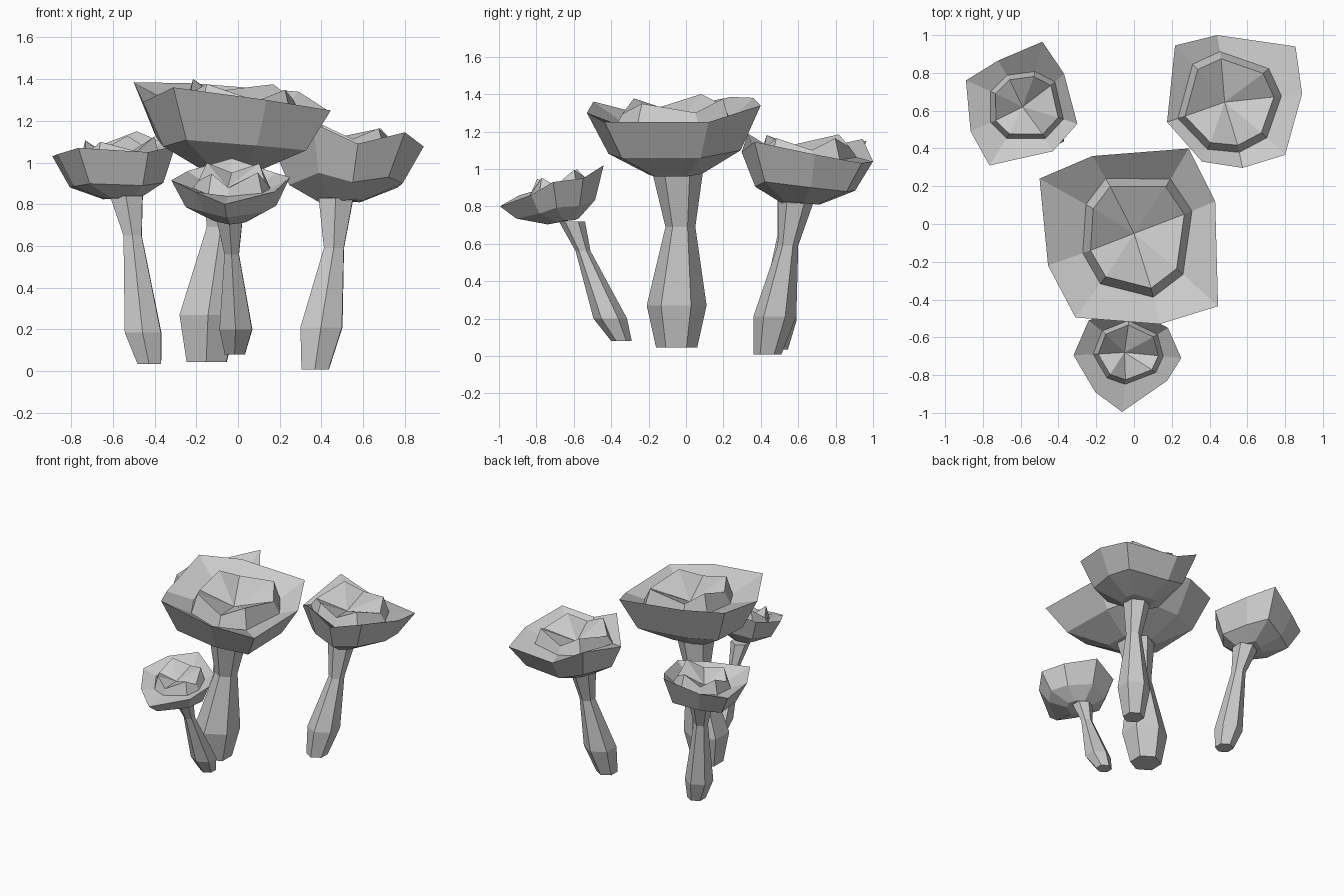
import bpy
from math import atan2, cos, sin, tau


def loft(name, rings, end=None):
    """Skin a stack of equal rings; cap the start, close the end with a fan or a flat face."""
    n = len(rings[0])
    verts = [p for ring in rings for p in ring]
    faces = [list(range(n))]
    for r in range(len(rings) - 1):
        for i in range(n):
            j = (i + 1) % n
            faces.append([r * n + j, r * n + i, (r + 1) * n + i, (r + 1) * n + j])
    last = (len(rings) - 1) * n
    if end:
        verts.append(end)
        faces += [[last + (i + 1) % n, last + i, len(verts) - 1] for i in range(n)]
    else:
        faces.append([last + i for i in reversed(range(n))])
    mesh = bpy.data.meshes.new(name)
    mesh.from_pydata(verts, [], faces)
    obj = bpy.data.objects.new(name, mesh)
    bpy.context.collection.objects.link(obj)


def mushroom(name, rim, foot, mid_z, crest, levels, tilt, stem):
    # rim: clockwise (x, y, z); foot: cap bottom centre; crest: inner ring centre and radii
    # levels: heights of valley, crest, centre dip; tilt: inner slope in x and y
    fx, fy, fz = foot
    cx, cy, rx, ry = crest
    valley_z, crest_z, dip_z = levels
    mean = sum(p[2] for p in rim) / len(rim)

    def under(f, z, lean):
        return [(fx + (x - fx) * f, fy + (y - fy) * f, z + (h - mean) * lean) for x, y, h in rim]

    def inner(f, z, wave):
        ring = []
        for i, (x, y, h) in enumerate(rim):
            a = atan2((y - cy) / ry, (x - cx) / rx)
            px, py = cx + rx * f * cos(a), cy + ry * f * sin(a)
            ring.append((px, py, z + (px - cx) * tilt[0] + (py - cy) * tilt[1] + wave * (-1) ** i))
        return ring

    # bowl-shaped cap with a raised crown and a sunken middle
    loft(name + "_cap", [under(0.3, fz, 0.15), under(0.76, mid_z, 0.45), rim,
                         inner(1.13, valley_z, 0), inner(0.97, crest_z, 0.03)],
         (cx - 0.02, cy, dip_z))
    # leaning six-sided stem with a bulging foot and a narrow neck
    loft(name + "_stem", [[(x + r * cos(-tau * i / 6 + 0.5), y + r * sin(-tau * i / 6 + 0.5), z)
                           for i in range(6)] for x, y, z, r in stem])


mushroom("large_mushroom",
         [(-.50, .24, 1.385), (-.22, .36, 1.38), (.29, .40, 1.34), (.43, .12, 1.25),
          (.445, -.435, 1.25), (.137, -.53, 1.30), (-.31, -.495, 1.36), (-.455, -.22, 1.29)],
         (-.05, -.05, .97), 1.09, (.02, -.05, .27, .31), (1.23, 1.345, 1.23), (-.08, .05),
         [(-.15, -.05, .045, .11), (-.14, -.05, .27, .16), (-.08, -.03, .69, .08), (-.05, -.045, .98, .135)])

mushroom("left_mushroom",
         [(-.89, .76, 1.03), (-.72, .865, 1.06), (-.485, .965, 1.15), (-.37, .795, 1.10),
          (-.30, .53, 1.08), (-.43, .385, 1.05), (-.765, .31, 1.07), (-.865, .49, 1.04)],
         (-.54, .59, .83), .90, (-.57, .62, .185, .17), (1.01, 1.085, 1.00), (.08, .06),
         [(-.425, .48, .035, .065), (-.455, .49, .185, .1), (-.505, .54, .65, .05), (-.535, .58, .84, .09)])

mushroom("right_mushroom",
         [(.217, .945, 1.16), (.44, 1.0, 1.04), (.855, .94, 1.03), (.89, .69, 1.077),
          (.80, .366, 1.145), (.575, .297, 1.09), (.36, .33, 1.19), (.175, .54, 1.06)],
         (.47, .60, .82), .91, (.5, .645, .25, .24), (1.06, 1.145, 1.06), (-.06, 0),
         [(.37, .435, .008, .075), (.40, .475, .21, .115), (.46, .545, .59, .055), (.47, .59, .83, .095)])

mushroom("small_mushroom",
         [(-.24, -.51, .96), (-.03, -.44, 1.02), (.18, -.55, .95), (.25, -.71, .93),
          (.175, -.83, .86), (-.063, -.995, .80), (-.205, -.89, .86), (-.32, -.695, .915)],
         (-.03, -.63, .72), .785, (-.03, -.68, .165, .15), (.88, .945, .88), (0, .25),
         [(-.015, -.345, .08, .055), (-.01, -.405, .2, .09), (-.03, -.55, .56, .04), (-.04, -.61, .72, .07)])
